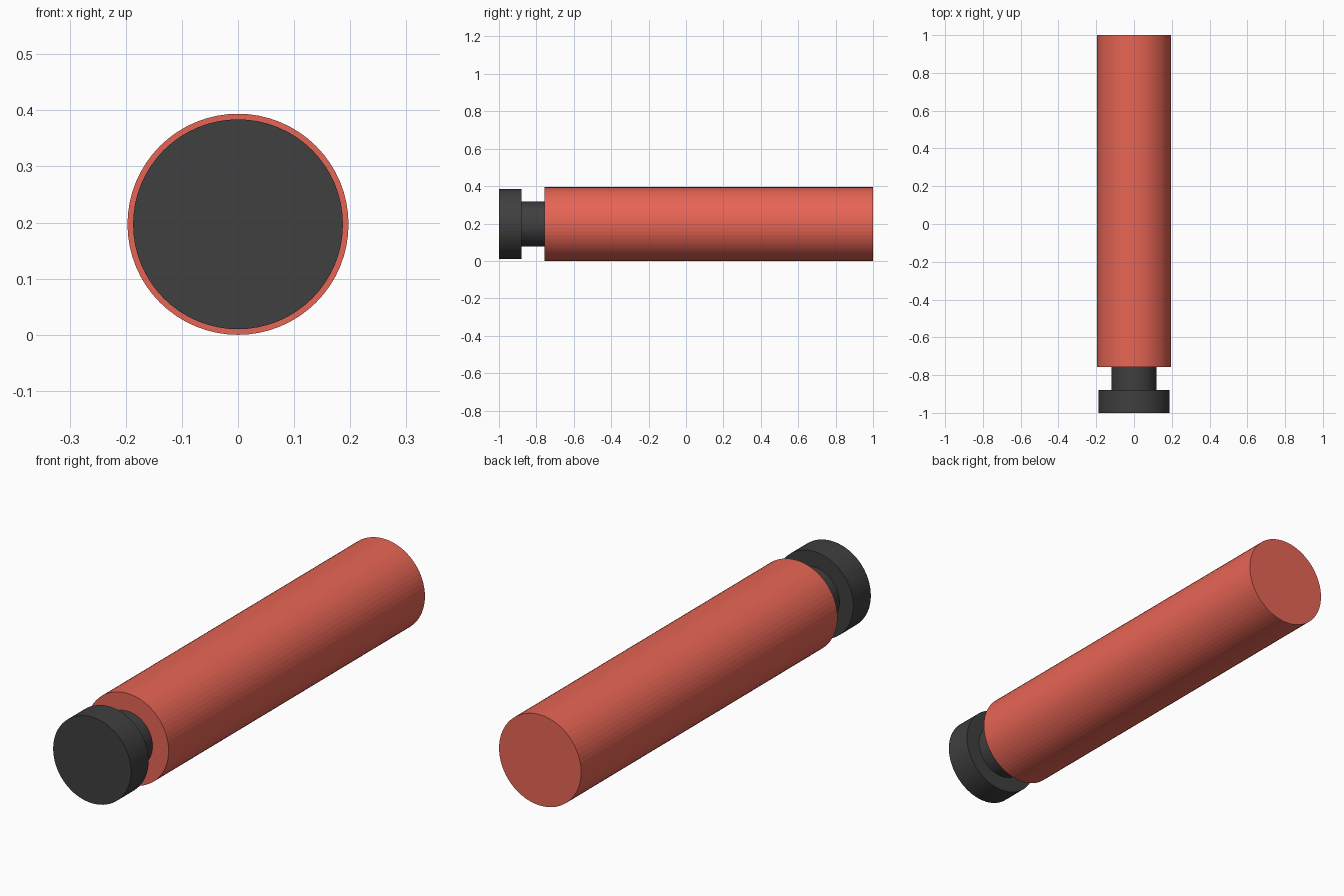
import bpy, math

if "Cube" in bpy.data.objects:
    bpy.data.objects.remove(bpy.data.objects["Cube"])

R = 0.197  # body radius, also the height of the axis


def material(name, rgb):
    m = bpy.data.materials.new(name)
    m.diffuse_color = (*rgb, 1)
    m.use_nodes = True
    m.node_tree.nodes["Principled BSDF"].inputs["Base Color"].default_value = m.diffuse_color
    return m


def rod(name, radius, y0, y1, mat):
    """Flat-shaded cylinder along y from y0 to y1."""
    bpy.ops.mesh.primitive_cylinder_add(
        vertices=64, radius=radius, depth=y1 - y0,
        location=(0, (y0 + y1) / 2, R), rotation=(math.pi / 2, 0, 0))
    ob = bpy.context.object
    ob.name = name
    ob.data.materials.append(mat)
    return ob


red = material("red", (0.80, 0.13, 0.09))
dark = material("dark", (0.05, 0.05, 0.052))

# Long handle body, narrow neck and end cap
rod("body", R, -0.757, 1.0, red)
rod("neck", 0.12, -0.88, -0.757, dark)
rod("cap", 0.187, -1.0, -0.88, dark)
